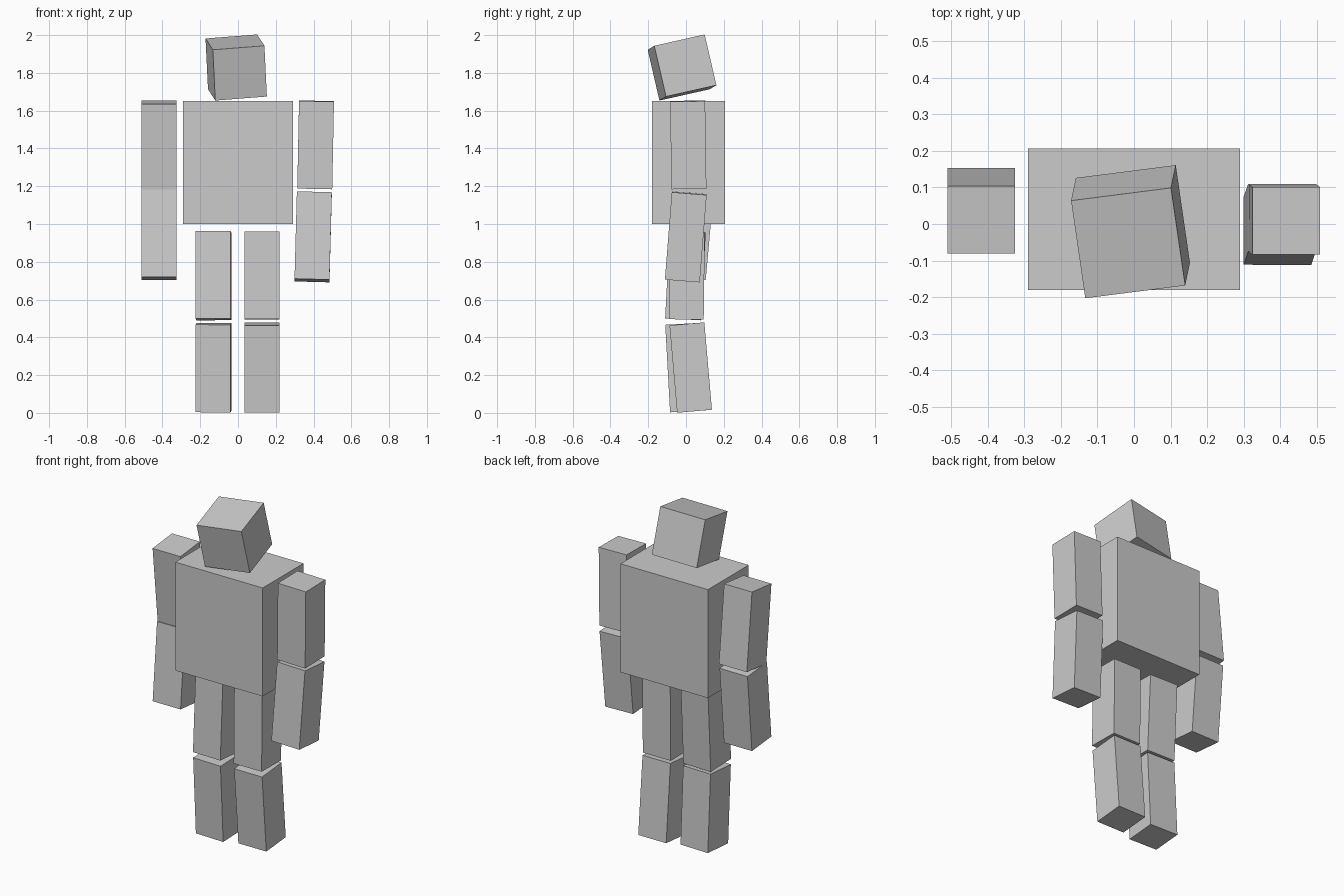
import bpy
from mathutils import Vector, Matrix

if "Cube" in bpy.data.objects:
    bpy.data.objects.remove(bpy.data.objects["Cube"])


def box(name, center, size, up=(0, 0, 1), right=(1, 0, 0)):
    """Box whose local z follows `up` and local x follows `right`."""
    z = Vector(up).normalized()
    x = Vector(right)
    x = (x - z * x.dot(z)).normalized()
    y = z.cross(x)
    bpy.ops.mesh.primitive_cube_add(size=1)
    ob = bpy.context.object
    ob.name = name
    rot = Matrix((x, y, z)).transposed().to_4x4()
    ob.matrix_world = Matrix.Translation(center) @ rot @ Matrix.Diagonal((*size, 1))
    return ob


# Torso and turned, tilted head
box("torso", (0, 0.013, 1.325), (0.58, 0.386, 0.65))
box("head", (-0.0095, -0.021, 1.8285), (0.276,) * 3,
    up=(-0.013, -0.062, 0.268), right=(0.273, 0.035, 0.021))

# Limb segments all share one size; each has its own swing
LIMB = (0.185, 0.185, 0.464)
TWIST = (1, -0.03, 0)

# Arms
box("right_upper_arm", (-0.4175, 0.036, 1.4145), LIMB, up=(0, -0.106, 1))
box("right_forearm", (-0.4175, 0.033, 0.942), LIMB, up=(0, 0.09, 1))
box("left_upper_arm", (0.411, 0.012, 1.419), LIMB, up=(0.02, -0.015, 1))
box("left_forearm", (0.398, -0.001, 0.932), LIMB, up=(0.027, 0.079, 1))

# Legs
box("right_thigh", (-0.130, -0.003, 0.727), LIMB, up=(0, 0.053, 1), right=TWIST)
box("right_shin", (-0.129, -0.002, 0.24), LIMB, up=(0, -0.055, 1), right=TWIST)
box("left_thigh", (0.128, 0.004, 0.727), LIMB, up=(0, 0.012, 1))
box("left_shin", (0.128, 0.025, 0.24), LIMB, up=(0, -0.087, 1))
